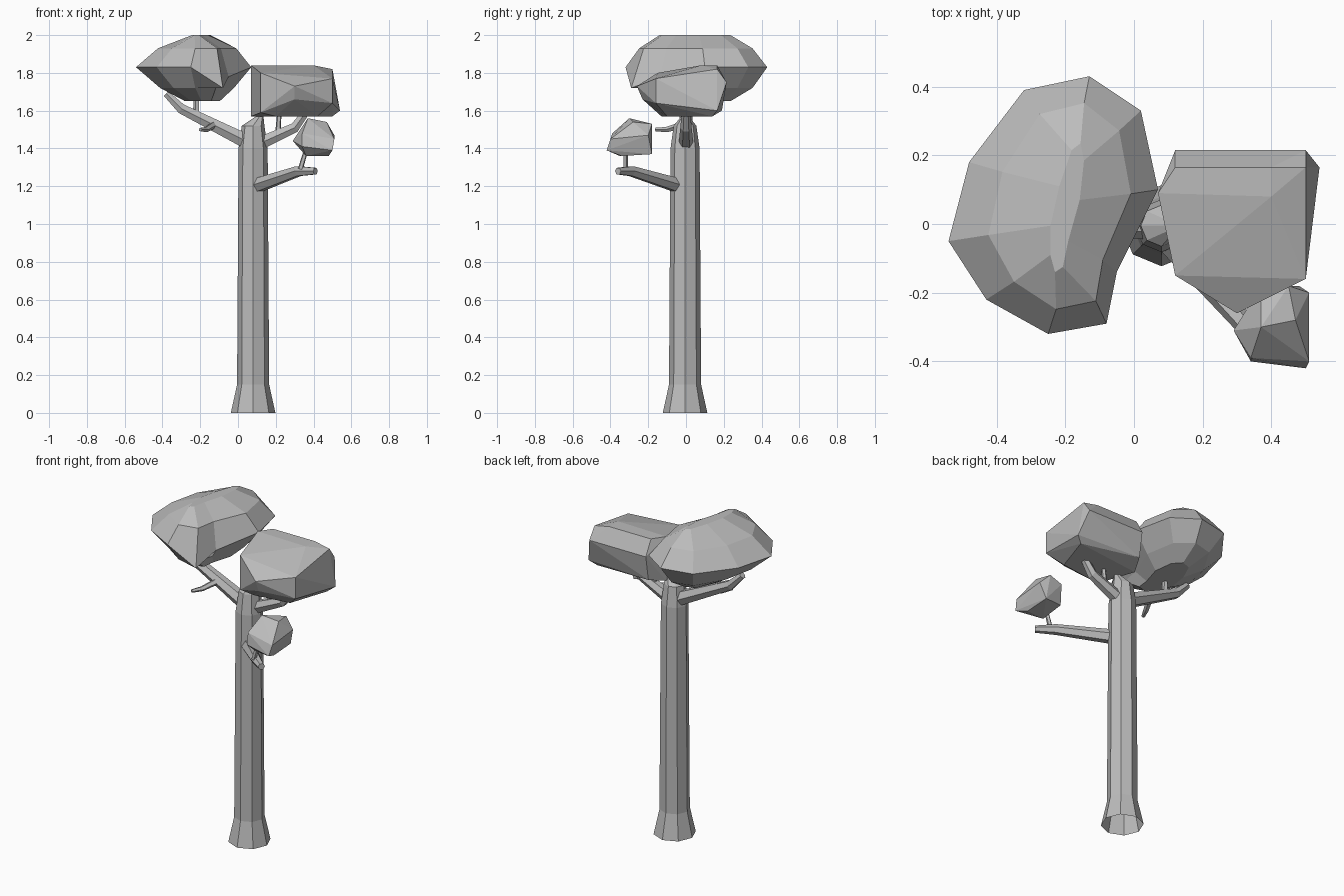
import bpy
import bmesh
from math import cos, sin, tau
from mathutils import Vector

default_cube = bpy.data.objects.get("Cube")
if default_cube:
    bpy.data.objects.remove(default_cube, do_unlink=True)

# Single plain colour for the whole tree
GREY = (0.5, 0.5, 0.5, 1.0)
material = bpy.data.materials.new("plain_grey")
material.use_nodes = True
material.diffuse_color = GREY
material.node_tree.nodes["Principled BSDF"].inputs["Base Color"].default_value = GREY


def finish(name, bm):
    """Turn a bmesh into a flat shaded, coloured object."""
    bmesh.ops.recalc_face_normals(bm, faces=bm.faces[:])
    mesh = bpy.data.meshes.new(name)
    bm.to_mesh(mesh)
    bm.free()
    mesh.materials.append(material)
    obj = bpy.data.objects.new(name, mesh)
    bpy.context.collection.objects.link(obj)
    return obj


def loft(name, rings, cap_start=True, cap_end=True):
    """Skin a list of equally long point rings."""
    bm = bmesh.new()
    loops = [[bm.verts.new(point) for point in ring] for ring in rings]
    for lower, upper in zip(loops, loops[1:]):
        count = len(lower)
        for i in range(count):
            j = (i + 1) % count
            bm.faces.new((lower[i], lower[j], upper[j], upper[i]))
    if cap_start:
        bm.faces.new(loops[0][::-1])
    if cap_end:
        bm.faces.new(loops[-1])
    return finish(name, bm)


def limb(name, path, radii, sides, cap_start=True):
    """Tapered prism along a path."""
    points = [Vector(point) for point in path]
    rings = []
    for i, (center, radius) in enumerate(zip(points, radii)):
        along = points[min(i + 1, len(points) - 1)] - points[max(i - 1, 0)]
        turn = along.to_track_quat("Z", "Y")
        rings.append([center + turn @ Vector((cos(a), sin(a), 0)) * radius
                      for a in (tau * k / sides for k in range(sides))])
    return loft(name, rings, cap_start)


def faceted_clump(name, points):
    """Convex faceted foliage."""
    bm = bmesh.new()
    for point in points:
        bm.verts.new(point)
    result = bmesh.ops.convex_hull(bm, input=bm.verts[:])
    loose = [v for v in result["geom_interior"] if isinstance(v, bmesh.types.BMVert)]
    bmesh.ops.delete(bm, geom=loose, context="VERTS")
    bmesh.ops.dissolve_limit(bm, angle_limit=0.05, verts=bm.verts[:], edges=bm.edges[:])
    return finish(name, bm)


# Trunk with flared, open foot; horizontal rings keep the foot level
TRUNK = [(0, 0.118, 0.08), (0.15, 0.085, 0.08), (1.4, 0.077, 0.08),
         (1.52, 0.06, 0.08), (1.57, 0.02, 0.115)]
loft("trunk", [[(cx + r * cos(tau * k / 8), r * sin(tau * k / 8) - 0.005, z)
                for k in range(8)] for z, r, cx in TRUNK], cap_start=False)

# Branches, with side twig
limb("right_branch", [(0.06, 0, 1.43), (-0.3, 0, 1.61), (-0.38, 0, 1.69)],
     (0.045, 0.03, 0.02), 6)
limb("right_twig", [(-0.12, 0, 1.53), (-0.17, -0.1, 1.5), (-0.2, -0.16, 1.5)],
     (0.02, 0.015, 0.01), 5)
limb("left_branch", [(0.1, 0, 1.42), (0.3, 0, 1.51), (0.38, 0, 1.62)],
     (0.04, 0.03, 0.02), 6)
limb("lower_branch", [(0.09, -0.03, 1.2), (0.32, -0.29, 1.28), (0.41, -0.36, 1.28)],
     (0.042, 0.03, 0.02), 6)

# Short stems that carry the foliage
limb("right_stem", [(-0.22, 0, 1.56), (-0.22, 0.01, 1.72)], (0.018, 0.015), 5)
limb("left_stem", [(0.21, 0, 1.47), (0.22, 0, 1.6)], (0.015, 0.012), 5)
limb("lower_stem", [(0.33, -0.32, 1.29), (0.36, -0.32, 1.39)], (0.014, 0.012), 5)

# Large crown: one outline, shrunk and shifted into layers
RIM = [(-0.54, -0.05, 1.83), (-0.43, -0.22, 1.83), (-0.25, -0.32, 1.83),
       (-0.08, -0.29, 1.72), (-0.05, -0.14, 1.78), (0.07, 0.1, 1.83),
       (0.02, 0.33, 1.83), (-0.13, 0.43, 1.83), (-0.32, 0.39, 1.83),
       (-0.48, 0.18, 1.83)]
MID_X, MID_Y = -0.24, 0.04


def layer(z, sx, sy, shift, shear=0.0):
    return [(MID_X + shift + (x - MID_X) * sx + (y - MID_Y) * shear,
             MID_Y + (y - MID_Y) * sy, z) for x, y, _ in RIM]


loft("large_crown", [layer(1.65, 0.3, 0.5, 0.05), layer(1.72, 0.64, 0.8, 0.02), RIM,
                     layer(1.93, 0.68, 0.8, 0.02), layer(2.0, 0.12, 0.5, 0.04, 0.08)])

# Medium crown
faceted_clump("medium_crown", [
    (0.07, 0.09, 1.84), (0.12, 0.165, 1.84), (0.4, 0.165, 1.84), (0.4, 0.08, 1.84),
    (0.5, 0.165, 1.82), (0.5, 0.08, 1.81), (0.12, -0.15, 1.8), (0.5, -0.16, 1.77),
    (0.3, -0.26, 1.73), (0.12, 0.215, 1.75), (0.5, 0.215, 1.75), (0.3, -0.23, 1.66),
    (0.5, -0.16, 1.64), (0.12, -0.15, 1.59), (0.54, 0.165, 1.6), (0.12, 0.19, 1.6),
    (0.07, 0.09, 1.57), (0.2, -0.13, 1.57), (0.42, -0.1, 1.57), (0.5, 0.14, 1.57)])

# Small crown
faceted_clump("small_crown", [
    (0.37, -0.3, 1.56), (0.47, -0.28, 1.54), (0.45, -0.18, 1.53), (0.37, -0.18, 1.5),
    (0.51, -0.2, 1.47), (0.51, -0.4, 1.45), (0.34, -0.39, 1.48), (0.29, -0.31, 1.44),
    (0.5, -0.42, 1.39), (0.34, -0.4, 1.41), (0.36, -0.35, 1.36), (0.48, -0.34, 1.36),
    (0.48, -0.18, 1.37), (0.36, -0.2, 1.38)])
